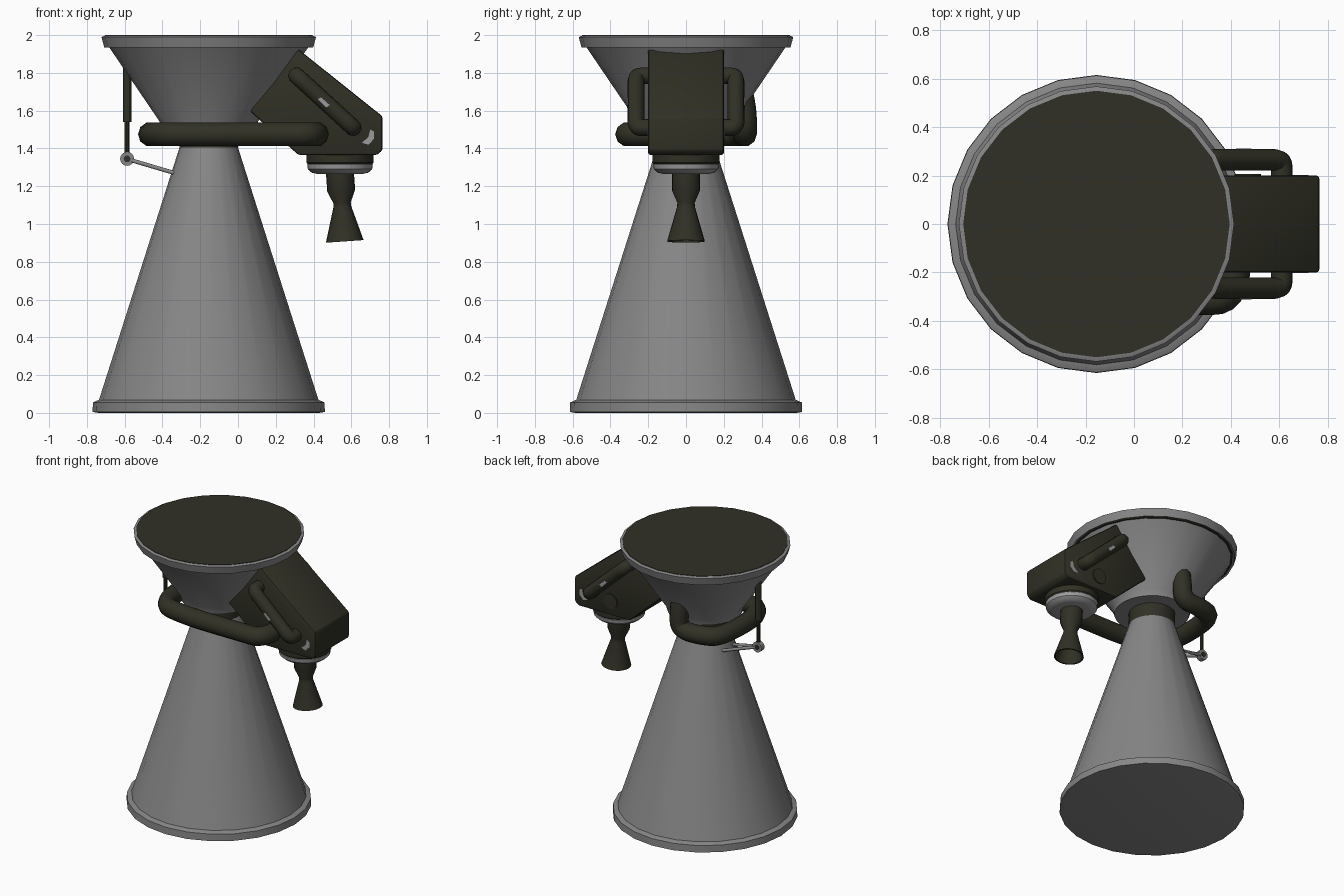
import bpy, bmesh, math
from mathutils import Vector, Matrix

if "Cube" in bpy.data.objects:
    bpy.data.objects.remove(bpy.data.objects["Cube"])


def material(name, rgb):
    m = bpy.data.materials.new(name)
    m.diffuse_color = (*rgb, 1)
    m.use_nodes = True
    m.node_tree.nodes["Principled BSDF"].inputs["Base Color"].default_value = m.diffuse_color
    return m


GREY = material("metal grey", (0.24, 0.24, 0.24))
DARK = material("dark olive", (0.030, 0.030, 0.019))
LIGHT = material("worn light grey", (0.33, 0.33, 0.33))
CX = -0.155  # main engine axis


def finish(ob, mat, angle=30):
    ob.data.materials.clear()
    ob.data.materials.append(mat)
    bpy.ops.object.select_all(action='DESELECT')
    ob.select_set(True)
    bpy.context.view_layer.objects.active = ob
    bpy.ops.object.shade_smooth_by_angle(angle=math.radians(angle))
    return ob


def from_bmesh(name, bm, mat):
    bmesh.ops.recalc_face_normals(bm, faces=bm.faces)
    me = bpy.data.meshes.new(name)
    bm.to_mesh(me)
    bm.free()
    ob = bpy.data.objects.new(name, me)
    bpy.context.collection.objects.link(ob)
    return finish(ob, mat)


def lathe(name, profile, mat, origin, segs=24, rot=None):
    """Closed turned solid from (radius, z) pairs."""
    bm = bmesh.new()
    rings = [[bm.verts.new((r * math.cos(2 * math.pi * i / segs),
                            r * math.sin(2 * math.pi * i / segs), z))
              for i in range(segs)] for r, z in profile]
    for a, b in zip(rings, rings[1:]):
        for i in range(segs):
            j = (i + 1) % segs
            bm.faces.new((a[i], a[j], b[j], b[i]))
    bm.faces.new(rings[0])
    bm.faces.new(rings[-1])
    ob = from_bmesh(name, bm, mat)
    ob.location = origin
    if rot:
        ob.rotation_euler = rot
    return ob


def tube(name, pts, radius, mat, order=3):
    """Round pipe along a smooth path."""
    cu = bpy.data.curves.new(name, 'CURVE')
    cu.dimensions = '3D'
    cu.bevel_depth = radius
    cu.bevel_resolution = 3
    cu.use_fill_caps = True
    sp = cu.splines.new('NURBS')
    sp.points.add(len(pts) - 1)
    for p, co in zip(sp.points, pts):
        p.co = (*co, 1)
    sp.order_u = order
    sp.use_endpoint_u = True
    sp.resolution_u = 6
    ob = bpy.data.objects.new(name, cu)
    bpy.context.collection.objects.link(ob)
    bpy.ops.object.select_all(action='DESELECT')
    ob.select_set(True)
    bpy.context.view_layer.objects.active = ob
    bpy.ops.object.convert(target='MESH')
    return finish(bpy.context.object, mat, 45)


def prism(name, outline, y0, y1, mat, bevel=0.0):
    """Side outline in x, z pulled along y."""
    bm = bmesh.new()
    f = bm.faces.new([bm.verts.new((x, y0, z)) for x, z in outline])
    ext = bmesh.ops.extrude_face_region(bm, geom=[f])
    bmesh.ops.translate(bm, vec=(0, y1 - y0, 0),
                        verts=[v for v in ext['geom'] if isinstance(v, bmesh.types.BMVert)])
    if bevel:
        bmesh.ops.bevel(bm, geom=bm.edges[:], offset=bevel, segments=2,
                        profile=0.5, affect='EDGES')
    return from_bmesh(name, bm, mat)


# Main bell, its bottom rim and the dark neck above it
lathe("main_bell", [(0.57, 0.012), (0.587, 0.05), (0.15, 1.42)], GREY, (CX, 0, 0))
lathe("bell_rim", [(0.585, 0.0), (0.615, 0.005), (0.613, 0.055), (0.585, 0.068)],
      GREY, (CX, 0, 0))
lathe("neck", [(0.155, 1.39), (0.155, 1.52)], DARK, (CX, 0, 0))

# Upper cone, top rim and dark top plate
lathe("upper_cone", [(0.25, 1.50), (0.262, 1.545), (0.53, 1.94)], GREY, (CX, 0, 0))
lathe("top_rim", [(0.53, 1.945), (0.553, 1.935), (0.568, 1.99), (0.55, 1.997)],
      GREY, (CX, 0, 0))
lathe("top_plate", [(0.55, 1.99), (0.55, 2.0)], DARK, (CX, 0, 0))
lathe("under_rim_band", [(0.538, 1.934), (0.538, 1.96)], DARK, (CX, 0, 0))

# Big feed pipe wrapping round the neck and rising into the cone at the back
Z = 1.475
tube("feed_pipe", [(0.42, -0.12, Z), (0.42, -0.31, Z), (0.25, -0.31, Z), (-0.2, -0.31, Z),
                   (-0.465, -0.25, Z), (-0.465, 0.25, Z), (-0.33, 0.31, Z),
                   (-0.16, 0.31, Z), (-0.16, 0.31, 1.62), (-0.16, 0.28, 1.74)],
     0.065, DARK)

# Pump housing on the side
prism("pump_housing", [(0.05, 1.61), (0.32, 1.365), (0.735, 1.365), (0.765, 1.39),
                       (0.765, 1.57), (0.28, 1.957)], -0.2, 0.2, DARK, 0.012)

# Side pipes, worn patches on both sides of the housing
top, low = Vector((0.31, 0, 1.785)), Vector((0.61, 0, 1.51))
for side, s in (("front", -1), ("back", 1)):
    a, b = Vector((0, s * 0.15, 0)), Vector((0, s * 0.265, 0))
    tube(side + "_side_pipe",
         [top + a, top + a.lerp(b, 0.5), top + b, top.lerp(low, 0.25) + b,
          top.lerp(low, 0.75) + b, low + b, low + a.lerp(b, 0.5), low + a], 0.045, DARK)
    prism(side + "_pipe_patch", [(0.42, 1.66), (0.44, 1.67), (0.485, 1.63), (0.465, 1.615)],
          s * 0.306, s * 0.312, LIGHT)
    prism(side + "_housing_patch", [(0.655, 1.43), (0.69, 1.42), (0.72, 1.45),
                                    (0.72, 1.49), (0.70, 1.50), (0.69, 1.46)],
          s * 0.197, s * 0.203, LIGHT)
lathe("back_access_cap", [(0.055, 0), (0.055, 0.008)], DARK, (0.47, 0.199, 1.47), 16,
      (-math.pi / 2, 0, 0))

# Turbine exhaust under the housing
EX = 0.54
lathe("exhaust_collar", [(0.178, 1.40), (0.178, 1.325), (0.165, 1.31)], DARK, (EX, 0, 0))
lathe("exhaust_ring", [(0.165, 1.325), (0.174, 1.315), (0.17, 1.29), (0.15, 1.272),
                       (0.12, 1.265)], LIGHT, (EX, 0, 0))
lathe("exhaust_nozzle", [(0.074, 0.02), (0.074, -0.09), (0.046, -0.155), (0.047, -0.175),
                         (0.1, -0.36), (0.09, -0.36), (0.05, -0.2)], DARK,
      (EX, 0, 1.267), 20, (0, math.radians(-4), 0))

# Actuator: strut, ring joint and forked link to the bell
AX = -0.587
lathe("actuator_cylinder", [(0.022, 1.54), (0.022, 1.85)], DARK, (AX, 0, 0), 12)
lathe("actuator_rod", [(0.013, 1.36), (0.013, 1.55)], DARK, (AX, 0, 0), 10)
lathe("joint_ring", [(0.037, -0.018), (0.037, 0.018)], GREY, (AX, 0, 1.345), 16,
      (math.pi / 2, 0, 0))
lathe("joint_pin", [(0.018, -0.023), (0.018, 0.023)], DARK, (AX, 0, 1.345), 12,
      (math.pi / 2, 0, 0))
for side, s in (("front", -1), ("back", 1)):
    tube(side + "_link_rod", [(AX + 0.02, s * 0.01, 1.338), (-0.32, s * 0.06, 1.265)],
         0.011, GREY, 2)
